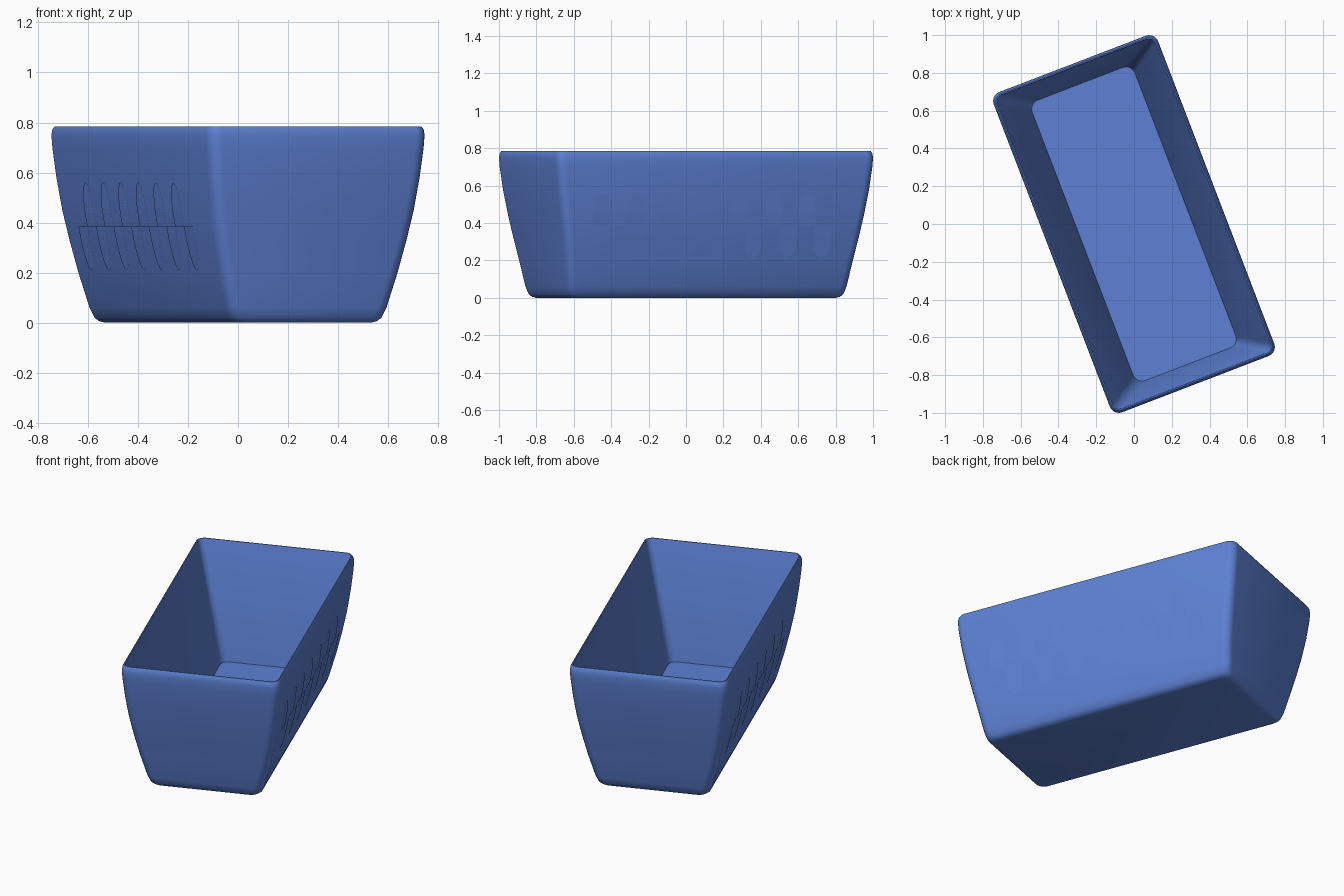
import bpy, bmesh, math
from mathutils import Matrix

if "Cube" in bpy.data.objects:
    bpy.data.objects.remove(bpy.data.objects["Cube"])

TURN = Matrix.Rotation(math.radians(21), 4, 'Z')

blue = bpy.data.materials.new("blue_plastic")
blue.diffuse_color = (0.11, 0.22, 0.66, 1)
blue.use_nodes = True
blue.node_tree.nodes["Principled BSDF"].inputs["Base Color"].default_value = blue.diffuse_color

# Sections: (z, half width, half length, corner radius)
OUTER = [(0, .29, .765, .05), (.006, .310, .780, .05), (.02, .326, .792, .05),
         (.06, .343, .803, .05), (.2, .382, .825, .05), (.33, .411, .849, .05),
         (.45, .434, .870, .05), (.58, .451, .891, .05), (.7, .463, .905, .05),
         (.75, .466, .908, .05), (.772, .463, .905, .05), (.785, .455, .897, .045)]
INNER = [(.785, .449, .891, .04), (.775, .445, .887, .04), (.07, .291, .795, .05)]


def finish(bm, name):
    bm.transform(TURN)
    me = bpy.data.meshes.new(name)
    bm.to_mesh(me)
    bm.free()
    me.materials.append(blue)
    ob = bpy.data.objects.new(name, me)
    bpy.context.collection.objects.link(ob)
    bpy.context.view_layer.objects.active = ob
    bpy.ops.object.select_all(action='DESELECT')
    ob.select_set(True)
    bpy.ops.object.shade_smooth_by_angle(angle=math.radians(35))
    return ob


def rounded_ring(bm, z, w, l, r, steps=5):
    ring = []
    for k, (sx, sy) in enumerate([(1, 1), (-1, 1), (-1, -1), (1, -1)]):
        for i in range(steps + 1):
            a = math.pi / 2 * (k + i / steps)
            ring.append(bm.verts.new((sx * (w - r) + r * math.cos(a),
                                      sy * (l - r) + r * math.sin(a), z)))
    return ring


# Tapered open tub
bm = bmesh.new()
rings = [rounded_ring(bm, *s) for s in OUTER + INNER]
for a, b in zip(rings, rings[1:]):
    n = len(a)
    for i in range(n):
        j = (i + 1) % n
        bm.faces.new((a[i], a[j], b[j], b[i]))
bm.faces.new(rings[0][::-1])
bm.faces.new(rings[-1])
bmesh.ops.recalc_face_normals(bm, faces=bm.faces)
finish(bm, "tub")


def wall_x(z):
    for (z0, w0, *_), (z1, w1, *_) in zip(OUTER, OUTER[1:]):
        if z0 <= z <= z1:
            return w0 + (w1 - w0) * (z - z0) / (z1 - z0)


# One rounded tongue lying on a long wall, rising or hanging from the mid line
def lobe(bm, side, y, up):
    base, height, half = .385, .175 * up, .049
    rows = []
    for i in range(11):
        t = math.sin(math.pi / 2 * i / 10)
        h = half * max(1 - t ** 3.5, .002) ** .5
        z = base + height * t
        x = side * (wall_x(z) + .003)
        rows.append([bm.verts.new((x, y - h, z)), bm.verts.new((x, y + h, z))])
    for a, b in zip(rows, rows[1:]):
        f = bm.faces.new((a[0], a[1], b[1], b[0]))
        f.normal_update()
        if f.normal.x * side < 0:
            f.normal_flip()


# Wavy pattern along both long walls
for side, name in ((1, "right_wave_pattern"), (-1, "left_wave_pattern")):
    bm = bmesh.new()
    for i in range(14):
        if side < 0 and i == 0:
            continue
        lobe(bm, side, -.65 + .098 * i, 1 if i % 2 == 0 else -1)
    finish(bm, name)
